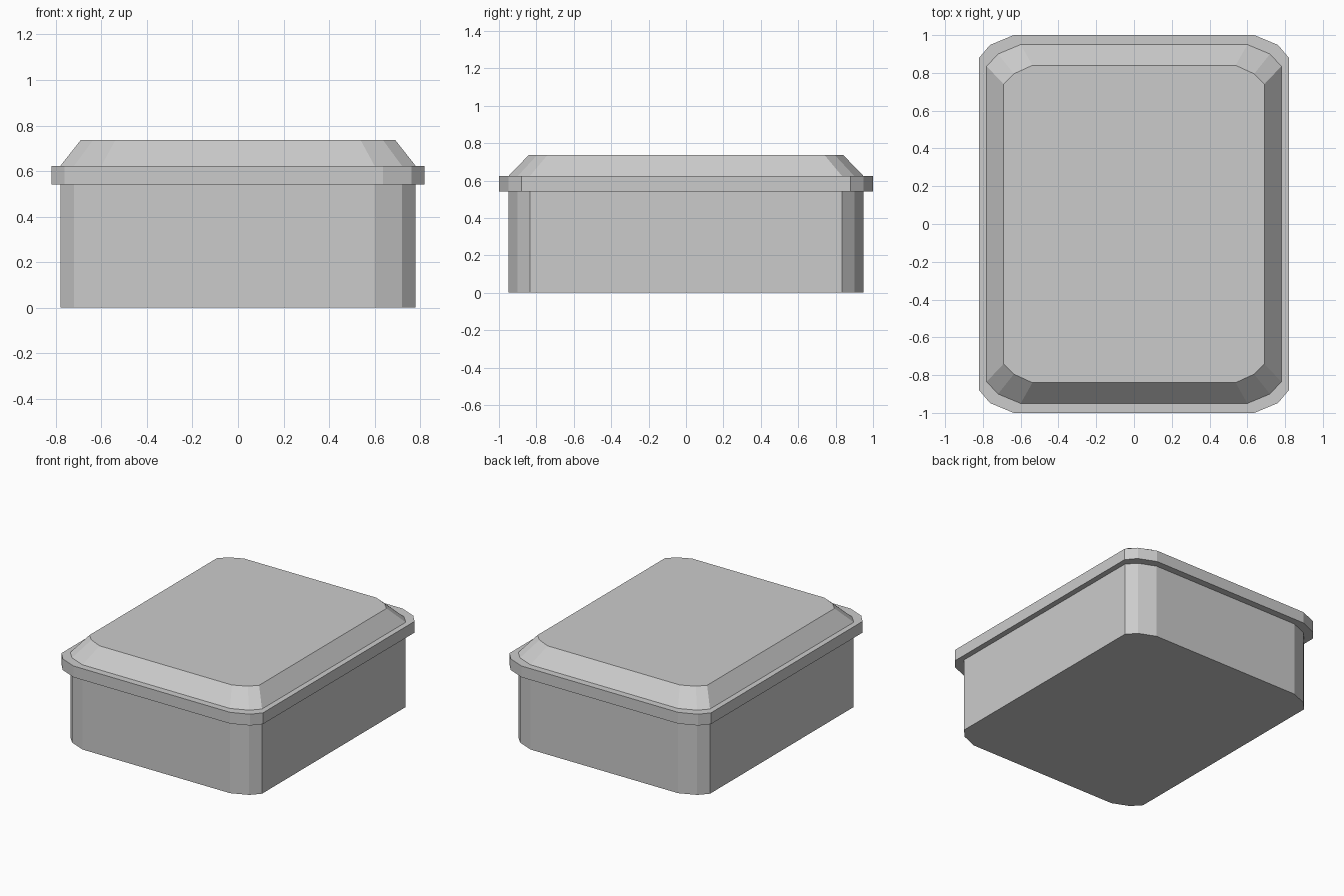
import bpy, bmesh

if "Cube" in bpy.data.objects:
    bpy.data.objects.remove(bpy.data.objects["Cube"])

# Corner outlines (first quadrant), from the right side round to the back
BODY = [(0.78, 0.835), (0.72, 0.90), (0.60, 0.95)]
RIM = [(0.82, 0.88), (0.762, 0.948), (0.637, 1.0)]
TOP = [(0.69, 0.74), (0.636, 0.795), (0.538, 0.84)]


def outline(corner):
    """Mirror one chamfered corner into a full counter-clockwise loop."""
    back = corner[::-1]
    return (corner + [(-x, y) for x, y in back]
            + [(-x, -y) for x, y in corner] + [(x, -y) for x, y in back])


def loft(name, levels, cap_bottom=False, cap_top=False):
    """Skin stacked outlines, given as (corner, z) from bottom to top."""
    bm = bmesh.new()
    rings = [[bm.verts.new((x, y, z)) for x, y in outline(c)] for c, z in levels]
    for a, b in zip(rings, rings[1:]):
        n = len(a)
        for i in range(n):
            j = (i + 1) % n
            bm.faces.new((a[i], a[j], b[j], b[i]))
    if cap_bottom:
        bm.faces.new(rings[0][::-1])
    if cap_top:
        bm.faces.new(rings[-1])
    mesh = bpy.data.meshes.new(name)
    bm.to_mesh(mesh)
    bm.free()
    obj = bpy.data.objects.new(name, mesh)
    bpy.context.collection.objects.link(obj)
    return obj


# Straight-walled box with its floor
loft("container_body", [(BODY, 0), (BODY, 0.54)], cap_bottom=True)
# Overhanging band around the lid
loft("lid_rim", [(BODY, 0.54), (RIM, 0.54), (RIM, 0.623), (BODY, 0.623)])
# Bevelled lid panel
loft("lid_top", [(BODY, 0.623), (TOP, 0.737)], cap_top=True)
